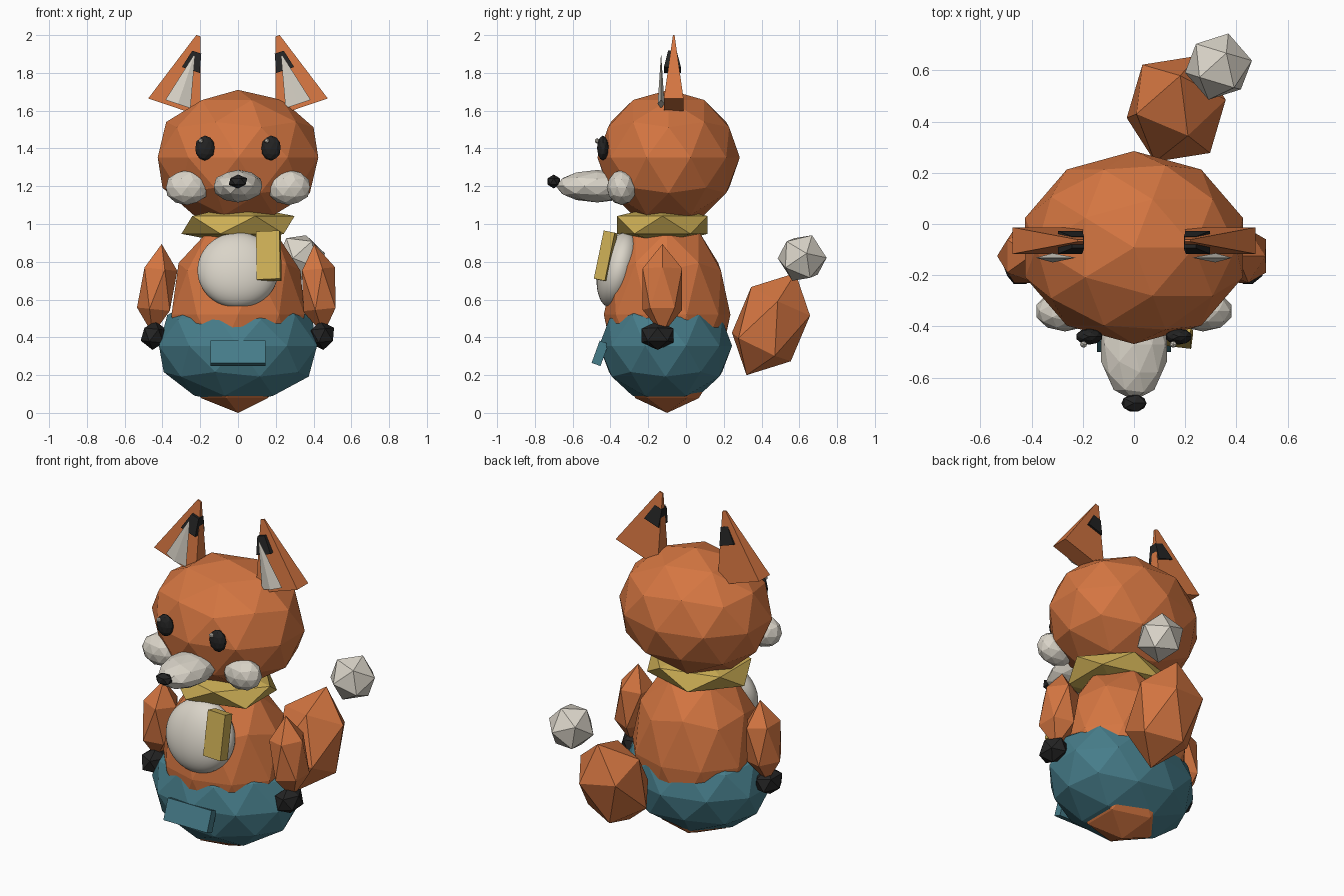
import bpy
import bmesh
import math
from mathutils import Matrix, Euler

cube = bpy.data.objects.get("Cube")
if cube:
    bpy.data.objects.remove(cube, do_unlink=True)


def material(name, rgb):
    mat = bpy.data.materials.new(name)
    mat.use_nodes = True
    color = (*rgb, 1)
    mat.diffuse_color = color
    bsdf = mat.node_tree.nodes["Principled BSDF"]
    bsdf.inputs["Base Color"].default_value = color
    bsdf.inputs["Roughness"].default_value = 0.8
    return mat


ORANGE = material("fur_orange", (0.66, 0.18, 0.053))
CREAM = material("cream_white", (0.70, 0.66, 0.58))
TEAL = material("shorts_teal", (0.062, 0.205, 0.255))
YELLOW = material("scarf_yellow", (0.60, 0.42, 0.09))
BLACK = material("soft_black", (0.017, 0.017, 0.017))


def finish(name, bm, mat, loc, scale, rot):
    """Scale, turn and place a mesh, then link it."""
    matrix = (Matrix.Translation(loc) @ Euler(rot).to_matrix().to_4x4()
              @ Matrix.Diagonal((*scale, 1)))
    bm.transform(matrix)
    mesh = bpy.data.meshes.new(name)
    bm.to_mesh(mesh)
    bm.free()
    mesh.materials.append(mat)
    obj = bpy.data.objects.new(name, mesh)
    bpy.context.collection.objects.link(obj)
    return obj


def ball(name, mat, loc, radii, detail=2, rot=(0, 0, 0)):
    bm = bmesh.new()
    bmesh.ops.create_icosphere(bm, subdivisions=detail, radius=1)
    return finish(name, bm, mat, loc, radii, rot)


def box(name, mat, loc, size, rot):
    bm = bmesh.new()
    bmesh.ops.create_cube(bm, size=1)
    return finish(name, bm, mat, loc, size, rot)


def spike(name, mat, loc, half_width, half_depth, height, lean,
          tip=0.08, diamond=False):
    """Four-sided tapered spike standing on its base centre."""
    bm = bmesh.new()
    grow = 1 if diamond else math.sqrt(2)
    bmesh.ops.create_cone(bm, cap_ends=True, segments=4, radius1=grow,
                          radius2=grow * tip, depth=1)
    turn = 0 if diamond else math.pi / 4
    bm.transform(Matrix.Translation((0, 0, 0.5)) @ Matrix.Rotation(turn, 4, 'Z'))
    return finish(name, bm, mat, loc, (half_width, half_depth, height),
                  (0, lean, 0))


# Body, belly and shorts
ball("body", ORANGE, (0, -0.10, 0.52), (0.37, 0.335, 0.52))
belly = ball("belly", CREAM, (0, -0.355, 0.755), (0.215, 0.11, 0.205), 4,
             (-0.25, 0, 0))
belly.data.shade_smooth()
ball("shorts", TEAL, (0, -0.108, 0.355), (0.44, 0.352, 0.31))
box("shorts_pocket", TEAL, (0, -0.455, 0.315), (0.29, 0.05, 0.125),
    (-0.35, 0, 0))

# Scarf
ball("scarf", YELLOW, (0, -0.125, 0.995), (0.335, 0.282, 0.105), 1)
box("scarf_end", YELLOW, (0.163, -0.425, 0.83), (0.125, 0.06, 0.26),
    (-0.2, -0.04, -0.12))

# Head, snout and nose
ball("head", ORANGE, (0, -0.092, 1.352), (0.447, 0.377, 0.358))
ball("snout", CREAM, (0, -0.47, 1.2), (0.135, 0.22, 0.086))
ball("nose", BLACK, (0, -0.7, 1.225), (0.055, 0.038, 0.037), 1)

# Tail with its separate tip
ball("tail", ORANGE, (0.165, 0.45, 0.47), (0.21, 0.205, 0.30), 1,
     (-0.45, 0, -0.12))
ball("tail_tip", CREAM, (0.33, 0.615, 0.82), (0.135, 0.135, 0.135), 1,
     (-0.4, 0.25, 0))

# Paired parts
for s, side in ((1, "left"), (-1, "right")):
    # Face
    ball("cheek_" + side, CREAM, (s * 0.27, -0.34, 1.193),
         (0.117, 0.08, 0.093))
    ball("eye_" + side, BLACK, (s * 0.175, -0.44, 1.402),
         (0.053, 0.031, 0.066))
    ball("eye_glint_" + side, CREAM, (s * 0.175 - 0.022, -0.47, 1.44),
         (0.015, 0.014, 0.015), 1)

    # Ears
    lean = -0.325 * s
    spike("ear_" + side, ORANGE, (s * 0.337, -0.065, 1.618),
          0.146, 0.052, 0.40, lean)
    spike("inner_ear_" + side, CREAM, (s * 0.318, -0.132, 1.635),
          0.07, 0.018, 0.27, lean, 0.06, True)
    spike("ear_patch_" + side, BLACK, (s * 0.25, -0.072, 1.815),
          0.05, 0.045, 0.10, lean, 0.5)

    # Arms and hands
    ball("arm_" + side, ORANGE, (s * 0.428, -0.125, 0.655),
         (0.108, 0.123, 0.24), 1, (0, -0.1 * s, 0))
    ball("hand_" + side, BLACK, (s * 0.445, -0.15, 0.41),
         (0.075, 0.1, 0.077), 1, (0, -0.1 * s, 0))
